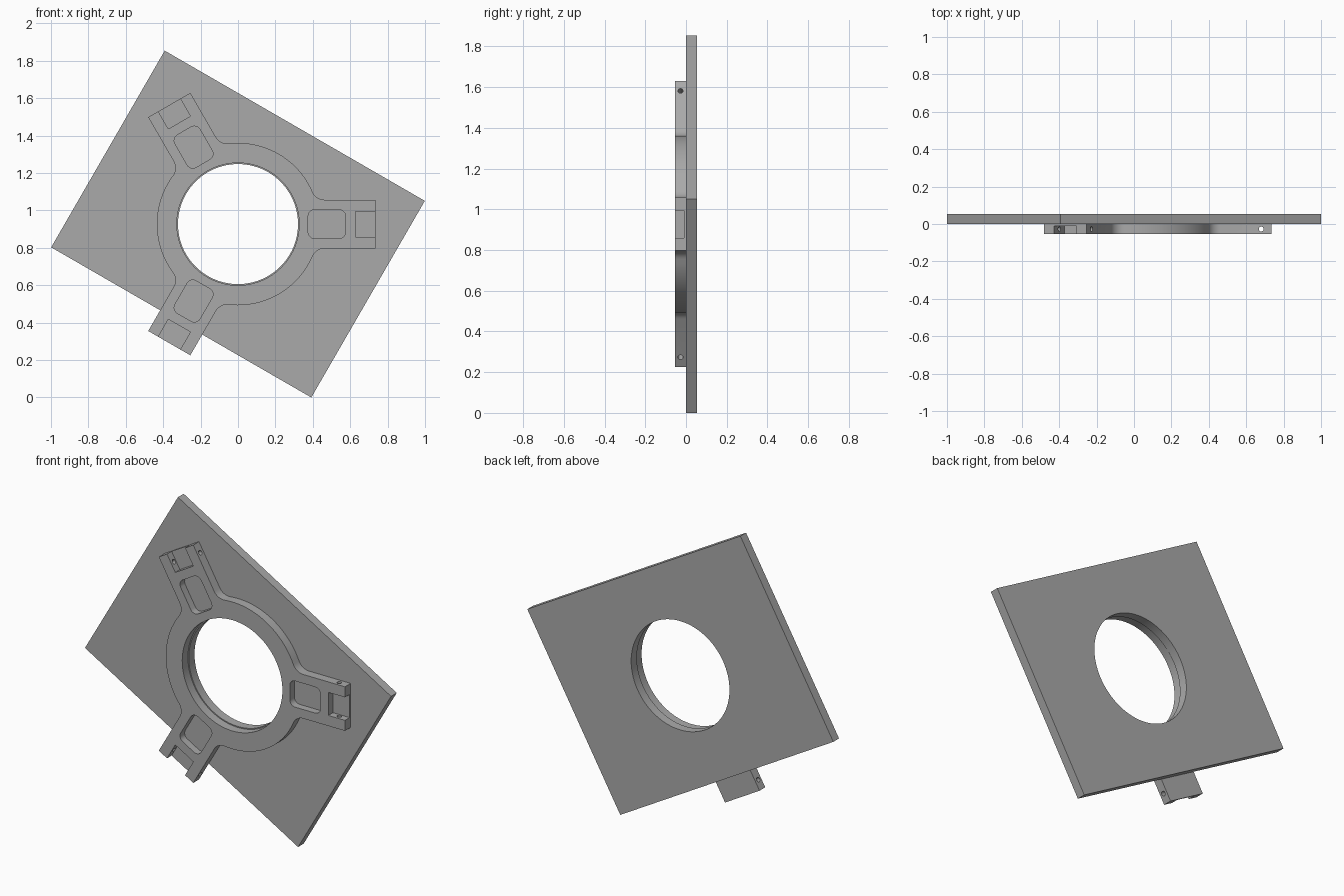
import bpy, bmesh
from math import sin, cos, pi, radians, sqrt, atan2
from mathutils import Matrix, Vector

if "Cube" in bpy.data.objects:
    bpy.data.objects.remove(bpy.data.objects["Cube"], do_unlink=True)

CENTRE_Z = 0.927
THICK = 0.053
FLOOR = 0.01
RING_R, BORE_R, PLATE_BORE_R = 0.434, 0.327, 0.321
ARM_HALF, ARM_END, FILLET = 0.13, 0.735, 0.07

grey = bpy.data.materials.new("machined grey")
grey.use_nodes = True
colour = (0.4, 0.4, 0.4, 1)
grey.diffuse_color = colour
grey.node_tree.nodes["Principled BSDF"].inputs["Base Color"].default_value = colour


def arc(cx, cz, r, a0, a1, n):
    return [(cx + r * cos(a0 + (a1 - a0) * i / n), cz + r * sin(a0 + (a1 - a0) * i / n))
            for i in range(n + 1)]


def circle(r, n=96):
    return arc(0, 0, r, 0, 2 * pi, n)[:-1]


def rectangle(x0, x1, half):
    return [(x0, -half), (x1, -half), (x1, half), (x0, half)]


def rounded(x0, x1, half, r):
    corners = [(x1 - r, half - r), (x0 + r, half - r), (x0 + r, r - half), (x1 - r, r - half)]
    return [p for i, c in enumerate(corners) for p in arc(*c, r, i * pi / 2, (i + 1) * pi / 2, 6)]


def turn(points, angle):
    c, s = cos(angle), sin(angle)
    return [(x * c - z * s, x * s + z * c) for x, z in points]


def prism(name, points, y0, y1):
    """Outline in the x-z plane about the bore axis, extruded along y."""
    bm = bmesh.new()
    face = bm.faces.new([bm.verts.new((x, y0, z + CENTRE_Z)) for x, z in points])
    out = bmesh.ops.extrude_face_region(bm, geom=[face])
    moved = [v for v in out["geom"] if isinstance(v, bmesh.types.BMVert)]
    bmesh.ops.translate(bm, verts=moved, vec=(0, y1 - y0, 0))
    bmesh.ops.recalc_face_normals(bm, faces=bm.faces)
    return finish(name, bm)


def finish(name, bm):
    mesh = bpy.data.meshes.new(name)
    bm.to_mesh(mesh)
    bm.free()
    mesh.materials.append(grey)
    obj = bpy.data.objects.new(name, mesh)
    bpy.context.collection.objects.link(obj)
    return obj


def pin_cutter(angle):
    """Cross pin through both cheeks of an arm end."""
    bm = bmesh.new()
    bmesh.ops.create_cone(bm, cap_ends=True, segments=20, radius1=0.013, radius2=0.013, depth=0.4)
    spin = Matrix.Rotation(-angle, 4, 'Y')
    bm.transform(Matrix.Translation((0, 0, CENTRE_Z)) @ spin @ Matrix.Translation((0.68, -0.027, 0)))
    return finish("pin_cutter", bm)


def cut(obj, cutters):
    for c in cutters:
        c.hide_render = True
        mod = obj.modifiers.new("cut", 'BOOLEAN')
        mod.operation, mod.solver, mod.object = 'DIFFERENCE', 'EXACT', c
    bpy.context.view_layer.update()
    graph = bpy.context.evaluated_depsgraph_get()
    mesh = bpy.data.meshes.new_from_object(obj.evaluated_get(graph))
    obj.modifiers.clear()
    obj.data = mesh
    for c in cutters:
        bpy.data.objects.remove(c, do_unlink=True)
    bpy.ops.object.select_all(action='DESELECT')
    obj.select_set(True)
    bpy.context.view_layer.objects.active = obj
    bpy.ops.object.shade_smooth_by_angle(angle=radians(30))


# Square-edged back plate, tilted, with a round bore
plate_outline = turn(rectangle(-0.803, 0.803, 0.607), radians(-30))
plate = prism("back_plate", plate_outline, 0, THICK)
cut(plate, [prism("plate_bore_cutter", circle(PLATE_BORE_R), -0.1, 0.1)])

# Three-armed ring outline: arm, fillets and ring arc repeated every third of a turn
fx = sqrt((RING_R + FILLET) ** 2 - (ARM_HALF + FILLET) ** 2)
fz = ARM_HALF + FILLET
fa = atan2(fz, fx)
third = 2 * pi / 3
sector = arc(fx, -fz, FILLET, pi - fa, pi / 2, 8)
sector += [(ARM_END, -ARM_HALF), (ARM_END, ARM_HALF)]
sector += arc(fx, fz, FILLET, -pi / 2, fa - pi, 8)
sector += arc(0, 0, RING_R, fa, third - fa, 24)[1:-1]
outline = [p for k in range(3) for p in turn(sector, k * third)]
bracket = prism("three_arm_ring", outline, -THICK, 0)

# Bore, arm pockets, end slots and pin holes
cutters = [prism("bore_cutter", circle(BORE_R), -0.1, 0.1)]
for k in range(3):
    a = k * third
    cutters.append(prism("pocket_cutter", turn(rounded(0.375, 0.575, 0.077, 0.035), a), -0.1, -FLOOR))
    cutters.append(prism("slot_cutter", turn(rectangle(0.627, 0.8, 0.068), a), -0.1, -FLOOR))
    cutters.append(pin_cutter(a))
cut(bracket, cutters)
